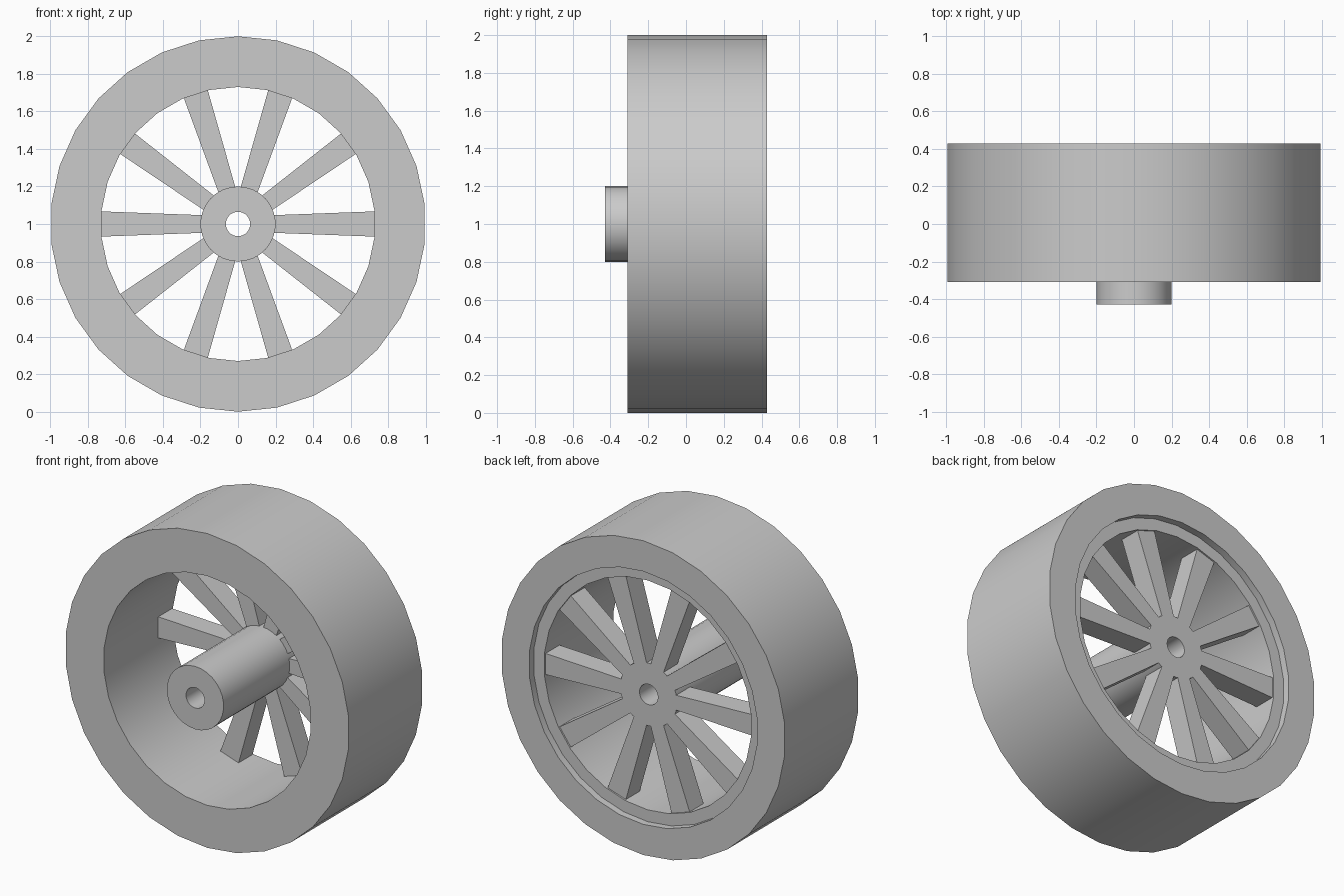
import bpy, bmesh, math
from mathutils import Matrix, Vector

SIDES = 30
SPOKES = 10
CENTRE = Vector((0, 0, 1))

old = bpy.data.objects.get("Cube")
if old:
    bpy.data.objects.remove(old, do_unlink=True)

grey = bpy.data.materials.new("plain grey")
grey.use_nodes = True
colour = (0.6, 0.6, 0.6, 1)
grey.diffuse_color = colour
grey.node_tree.nodes["Principled BSDF"].inputs["Base Color"].default_value = colour


def finish(bm, name, smooth=False):
    """Turn a bmesh into a grey object standing on the axle centre."""
    bmesh.ops.recalc_face_normals(bm, faces=bm.faces)
    mesh = bpy.data.meshes.new(name)
    bm.to_mesh(mesh)
    bm.free()
    mesh.materials.append(grey)
    obj = bpy.data.objects.new(name, mesh)
    obj.location = CENTRE
    bpy.context.collection.objects.link(obj)
    if smooth:
        bpy.ops.object.select_all(action="DESELECT")
        obj.select_set(True)
        bpy.context.view_layer.objects.active = obj
        bpy.ops.object.shade_smooth_by_angle(angle=math.radians(30))
    return obj


def lathe(name, profile):
    """Spin a closed (radius, y) profile around the y axis."""
    bm = bmesh.new()
    rings = []
    for i in range(SIDES):
        a = 2 * math.pi * i / SIDES
        rings.append([bm.verts.new((r * math.sin(a), y, r * math.cos(a)))
                      for r, y in profile])
    n = len(profile)
    for i in range(SIDES):
        here, there = rings[i], rings[(i + 1) % SIDES]
        for j in range(n):
            k = (j + 1) % n
            bm.faces.new((here[j], here[k], there[k], there[j]))
    return finish(bm, name, smooth=True)


# Wide rim with a shallow recess on its back face
lathe("rim", [(1, -0.31), (1, 0.43), (0.805, 0.43), (0.805, 0.385),
              (0.73, 0.385), (0.73, -0.31)])

# Long hub with a through hole for the axle
lathe("hub", [(0.2, -0.43), (0.2, 0.375), (0.065, 0.375), (0.065, -0.43)])

# Tapered spokes set toward the back of the rim
bm = bmesh.new()
outline = [(0.19, -0.047), (0.75, -0.068), (0.75, 0.068), (0.19, 0.047)]
for s in range(SPOKES):
    turn = Matrix.Rotation(2 * math.pi * s / SPOKES, 3, "Y")
    front, back = [[bm.verts.new(turn @ Vector((x, y, z))) for x, z in outline]
                   for y in (0.235, 0.375)]
    bm.faces.new(front)
    bm.faces.new(back)
    for i in range(4):
        j = (i + 1) % 4
        bm.faces.new((front[i], front[j], back[j], back[i]))
finish(bm, "spokes")
